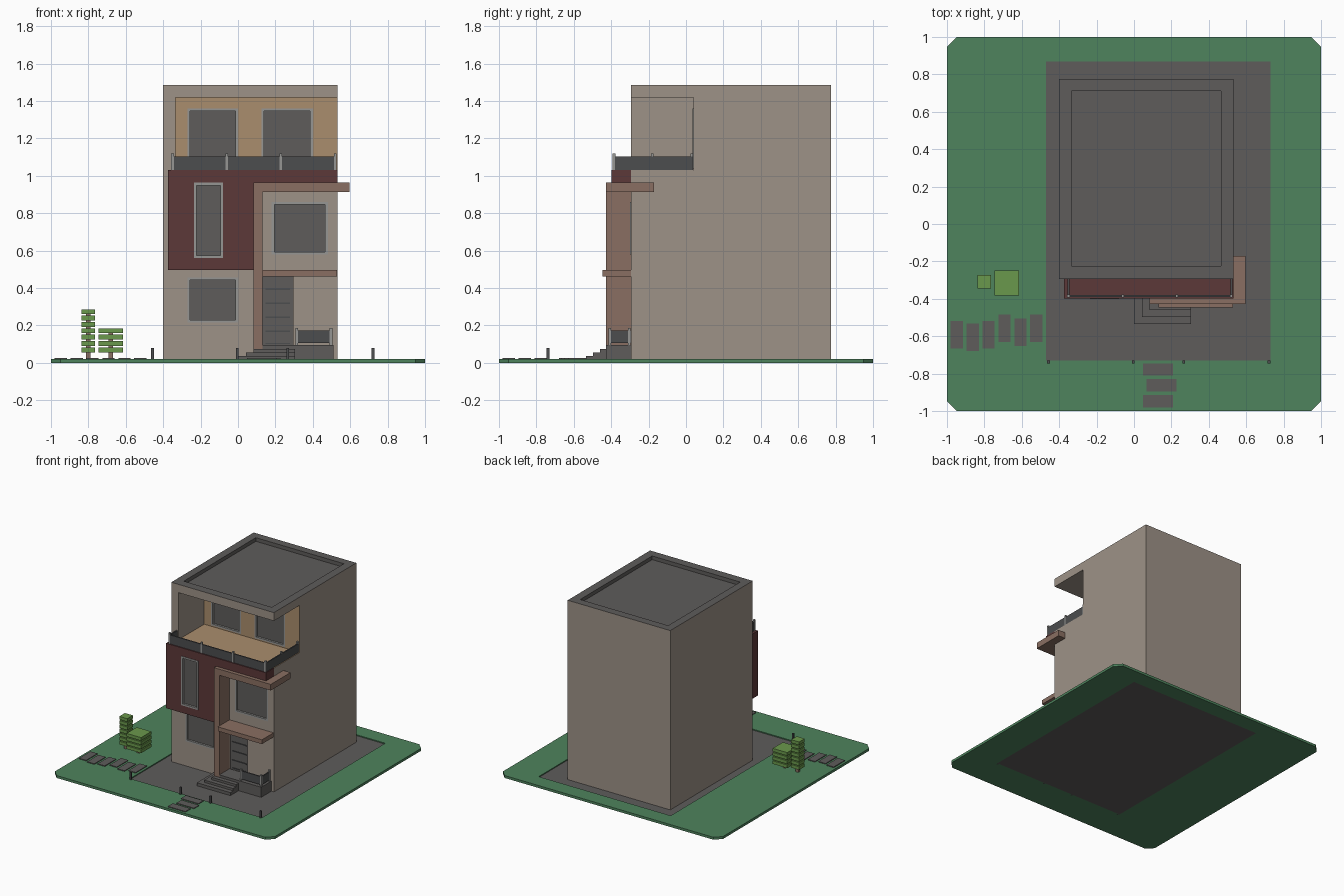
import bpy, bmesh

if "Cube" in bpy.data.objects:
    bpy.data.objects.remove(bpy.data.objects["Cube"])


def material(name, r, g, b):
    def lin(c):
        c /= 255
        return c / 12.92 if c <= 0.04045 else ((c + 0.055) / 1.055) ** 2.4
    m = bpy.data.materials.new(name)
    m.diffuse_color = (lin(r), lin(g), lin(b), 1)
    m.use_nodes = True
    m.node_tree.nodes["Principled BSDF"].inputs["Base Color"].default_value = m.diffuse_color
    return m


BEIGE = material("beige render", 157, 146, 135)
GREY = material("dark grey", 94, 92, 91)
TAN = material("tan timber", 170, 141, 109)
RED = material("maroon cladding", 92, 56, 57)
PINK = material("rose brown", 138, 111, 98)
LAWN = material("lawn green", 78, 131, 93)
LEAF = material("leaf green", 106, 152, 76)
FRAME = material("light grey", 150, 150, 148)
RAIL = material("rail grey", 76, 77, 78)


def boxes(name, mat, *dims):
    """One object made of boxes given as (x0, x1, y0, y1, z0, z1)."""
    bm = bmesh.new()
    for x0, x1, y0, y1, z0, z1 in dims:
        vs = bmesh.ops.create_cube(bm, size=1)["verts"]
        for v in vs:
            v.co = ((x0 + x1) / 2 + v.co.x * (x1 - x0),
                    (y0 + y1) / 2 + v.co.y * (y1 - y0),
                    (z0 + z1) / 2 + v.co.z * (z1 - z0))
    me = bpy.data.meshes.new(name)
    bm.to_mesh(me)
    bm.free()
    me.materials.append(mat)
    ob = bpy.data.objects.new(name, me)
    bpy.context.collection.objects.link(ob)
    return ob


def cut(ob, *dims):
    """Subtract boxes from an object and bake the result."""
    for d in dims:
        cutter = boxes("cutter", ob.data.materials[0], d)
        mod = ob.modifiers.new("cut", 'BOOLEAN')
        mod.operation, mod.solver, mod.object = 'DIFFERENCE', 'EXACT', cutter
        deps = bpy.context.evaluated_depsgraph_get()
        me = bpy.data.meshes.new_from_object(ob.evaluated_get(deps))
        ob.modifiers.clear()
        ob.data = me
        bpy.data.objects.remove(cutter)


def window(name, wall, x0, x1, y, z0, z1):
    """Cut a shallow opening, then fit a frame and a pane."""
    cut(wall, (x0, x1, y - 0.05, y + 0.03, z0, z1))
    w, a, b = 0.014, y - 0.004, y + 0.03
    boxes(name + "_frame", FRAME,
          (x0, x0 + w, a, b, z0, z1), (x1 - w, x1, a, b, z0, z1),
          (x0 + w, x1 - w, a, b, z0, z0 + w), (x0 + w, x1 - w, a, b, z1 - w, z1))
    boxes(name + "_pane", GREY, (x0 + w, x1 - w, y + 0.012, b, z0 + w, z1 - w))


# Lawn with clipped corners and an opening for the paving
lawn = boxes("lawn", LAWN, (-1, 1, -1, 1, 0, 0.02))
bm = bmesh.new()
bm.from_mesh(lawn.data)
corners = [e for e in bm.edges if abs(e.verts[0].co.z - e.verts[1].co.z) > 0.01]
bmesh.ops.bevel(bm, geom=corners, offset=0.052, segments=1, affect='EDGES')
bm.to_mesh(lawn.data)
bm.free()
cut(lawn, (-0.47, 0.73, -0.73, 0.87, -0.1, 0.1))
boxes("paving", GREY, (-0.47, 0.73, -0.73, 0.87, 0, 0.012))

# House body: balcony recess and sunken roof
FY = -0.295
body = boxes("house_body", BEIGE, (-0.40, 0.533, FY, 0.775, 0.01, 1.485))
cut(body, (-0.335, 0.6, -0.4, 0.04, 1.03, 1.417),
    (-0.335, 0.465, -0.225, 0.71, 1.455, 1.6),
    (0.13, 0.295, -0.4, FY + 0.02, 0.09, 0.46))
window("ground_window", body, -0.27, 0.0, FY, 0.215, 0.457)
window("middle_window", body, 0.18, 0.48, FY, 0.578, 0.86)
window("balcony_window_left", body, -0.27, 0.0, 0.04, 1.04, 1.36)
window("balcony_window_right", body, 0.125, 0.40, 0.04, 1.04, 1.36)

# Grey roof, timber balcony floor and back wall
body.data.materials.append(GREY)
body.data.materials.append(TAN)
for p in body.data.polygons:
    c, n = p.center, p.normal
    inside = -0.34 < c.x < 0.47 and -0.23 < c.y < 0.72
    if c.z > 1.45 and (n.z > 0.9 or inside):
        p.material_index = 1
    elif 1.0 < c.z < 1.41 and abs(n.x) < 0.9 and c.y < 0.1 and (n.z > 0.9 or c.y > 0.03):
        p.material_index = 2

# Maroon cladding, an L shape under the balcony
clad = boxes("cladding", RED, (-0.375, 0.533, -0.398, FY, 0.497, 1.03))
cut(clad, (0.082, 0.6, -0.5, -0.2, 0.4, 0.963))
window("tall_window", clad, -0.235, -0.08, -0.398, 0.56, 0.963)

# Entrance pillar, beam that turns the corner, door canopy
boxes("portal", PINK,
      (0.082, 0.13, -0.428, FY, 0.012, 0.913),
      (0.082, 0.597, -0.428, FY, 0.913, 0.963),
      (0.533, 0.597, FY, -0.172, 0.913, 0.963))
boxes("canopy", PINK, (0.13, 0.53, -0.447, FY, 0.462, 0.497))

# Door with raised slats
boxes("door", GREY, (0.13, 0.295, FY + 0.01, FY + 0.02, 0.09, 0.46))
boxes("door_slats", RAIL, *[(0.148, 0.278, FY + 0.004, FY + 0.012, z, z + 0.007)
                            for z in (0.1, 0.165, 0.24, 0.315, 0.39)])

# Porch and wrap-around steps
boxes("porch", GREY, (0.13, 0.51, -0.428, FY, 0.01, 0.095))
for i in range(3):
    boxes(f"step_{i + 1}", GREY, (0.042 * i, 0.305, -0.535 + 0.037 * i, FY,
                                  0.01, 0.037 + 0.019 * i))


def post(x, y, z0, z1, r=0.007):
    return (x - r, x + r, y - r, y + r, z0, z1)


# Balcony railing
boxes("balcony_rail", RAIL,
      (-0.35, 0.522, -0.39, -0.38, 1.03, 1.103),
      (0.517, 0.527, -0.38, 0.035, 1.03, 1.103),
      (-0.355, -0.345, -0.38, FY, 1.03, 1.103))
boxes("balcony_posts", FRAME,
      *[post(x, -0.385, 1.03, 1.12) for x in (-0.35, -0.06, 0.228, 0.52)],
      *[post(0.52, y, 1.03, 1.12) for y in (-0.18, 0.03)])

# Porch railing
boxes("porch_rail", RAIL,
      (0.315, 0.497, -0.412, -0.402, 0.105, 0.172),
      (0.492, 0.502, -0.402, FY, 0.105, 0.172))
boxes("porch_posts", FRAME, *[post(x, y, 0.095, 0.187) for x, y in
                              ((0.315, -0.407), (0.497, -0.407), (0.497, -0.303))])

# Bollards along the front edge
boxes("bollards", RAIL, *[post(x, -0.738, 0.0, 0.078) for x in (-0.457, -0.005, 0.267, 0.722)])

# Stepping stones
boxes("front_stones", GREY, *[(x, x + 0.16, y, y + 0.065, 0.015, 0.026) for x, y in
                              ((0.048, -0.81), (0.067, -0.895), (0.048, -0.98))])
left = [-0.665, -0.68, -0.665, -0.63, -0.652, -0.63]
boxes("left_stones", GREY, *[(-0.98 + 0.085 * i, -0.915 + 0.085 * i, y, y + 0.147, 0.015, 0.026)
                             for i, y in enumerate(left)])

# Layered shrubs on short trunks
for name, x, y, r, n in (("tall_shrub", -0.80, -0.31, 0.036, 7),
                         ("wide_shrub", -0.68, -0.315, 0.066, 4)):
    boxes(name + "_leaves", LEAF, *[post(x, y, 0.056 + 0.034 * i, 0.082 + 0.034 * i, r)
                                    for i in range(n)])
    boxes(name + "_trunk", PINK, post(x, y, 0.015, 0.06 + 0.034 * (n - 1), 0.012))
